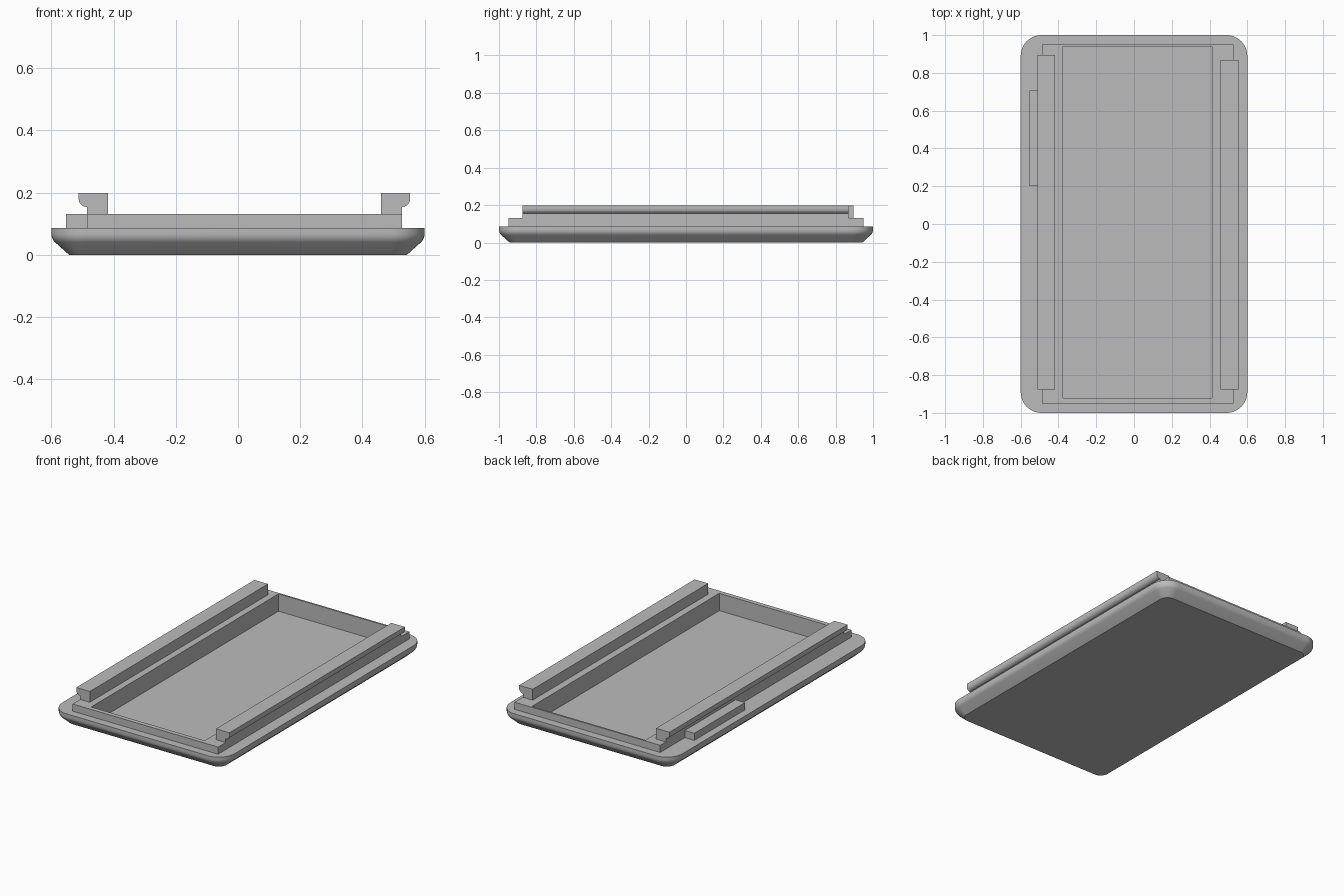
import bpy, bmesh
from math import sin, cos, pi
from mathutils import Vector

if "Cube" in bpy.data.objects:
    bpy.data.objects.remove(bpy.data.objects["Cube"])

grey = bpy.data.materials.new("plain grey")
grey.use_nodes = True
GREY = (0.5, 0.5, 0.5, 1)
grey.diffuse_color = GREY
grey.node_tree.nodes["Principled BSDF"].inputs["Base Color"].default_value = GREY


def finish(name, bm):
    bmesh.ops.recalc_face_normals(bm, faces=bm.faces)
    mesh = bpy.data.meshes.new(name)
    bm.to_mesh(mesh)
    bm.free()
    mesh.materials.append(grey)
    obj = bpy.data.objects.new(name, mesh)
    bpy.context.collection.objects.link(obj)
    return obj


def activate(obj):
    bpy.ops.object.select_all(action="DESELECT")
    obj.select_set(True)
    bpy.context.view_layer.objects.active = obj


def loft(name, rings):
    """Skin equal rings of points and cap both ends."""
    bm = bmesh.new()
    loops = [[bm.verts.new(p) for p in ring] for ring in rings]
    n = len(loops[0])
    for a, b in zip(loops, loops[1:]):
        for i in range(n):
            j = (i + 1) % n
            bm.faces.new((a[i], a[j], b[j], b[i]))
    bm.faces.new(loops[0])
    bm.faces.new(loops[-1])
    return finish(name, bm)


def box(name, x, y, z):
    corners = [(x[0], y[0]), (x[1], y[0]), (x[1], y[1]), (x[0], y[1])]
    return loft(name, [[(a, b, h) for a, b in corners] for h in z])


def rounded_ring(inset, z, radius=0.11, steps=10):
    ring = []
    for k, (sx, sy) in enumerate([(1, 1), (-1, 1), (-1, -1), (1, -1)]):
        for s in range(steps + 1):
            a = (k + s / steps) * pi / 2
            ring.append((sx * (0.6 - radius) + (radius - inset) * cos(a),
                         sy * (1 - radius) + (radius - inset) * sin(a), z))
    return ring


def cut(obj, cutter):
    mod = obj.modifiers.new("pocket", "BOOLEAN")
    mod.operation = "DIFFERENCE"
    mod.solver = "EXACT"
    mod.object = cutter
    activate(obj)
    bpy.ops.object.modifier_apply(modifier=mod.name)


# Base plate: chamfered underside blending softly into an upright edge
blend = 0.04
edge = [(0.057, 0)]
for i in range(6):
    a = pi / 4 * (1 - i / 5)
    edge.append((blend * (1 - cos(a)), 0.069 - blend * sin(a)))
edge.append((0, 0.086))
base = loft("base_plate", [rounded_ring(d, z) for d, z in edge])

# Raised rim, with the pocket sunk through it into the plate
rim = box("raised_rim", (-0.486, 0.527), (-0.95, 0.95), (0.086, 0.131))
pocket = box("pocket_cutter", (-0.376, 0.414), (-0.922, 0.939), (0.022, 0.3))
for part in (base, rim):
    cut(part, pocket)
bpy.data.objects.remove(pocket)

# Small tab on the right side of the rim
tab = box("side_tab", (-0.552, -0.486), (0.2, 0.706), (0.086, 0.131))


# Overhanging rails with a rounded lip on the outer side
def rail(name, side, inner, neck, outer, y):
    top, bottom, lip = 0.199, 0.131, outer - neck
    section = [(inner, bottom), (inner, top), (outer, top)]
    for i in range(9):
        a = pi / 2 * i / 8
        section.append((neck + lip * cos(a), 0.18 - lip * sin(a)))
    section.append((neck, bottom))
    return loft(name, [[(side * x, b, z) for x, z in section] for b in y])


left_rail = rail("left_rail", 1, 0.459, 0.527, 0.553, (-0.875, 0.868))
right_rail = rail("right_rail", -1, 0.418, 0.486, 0.512, (-0.875, 0.895))

for part in (base, left_rail, right_rail):
    activate(part)
    bpy.ops.object.shade_smooth_by_angle()
